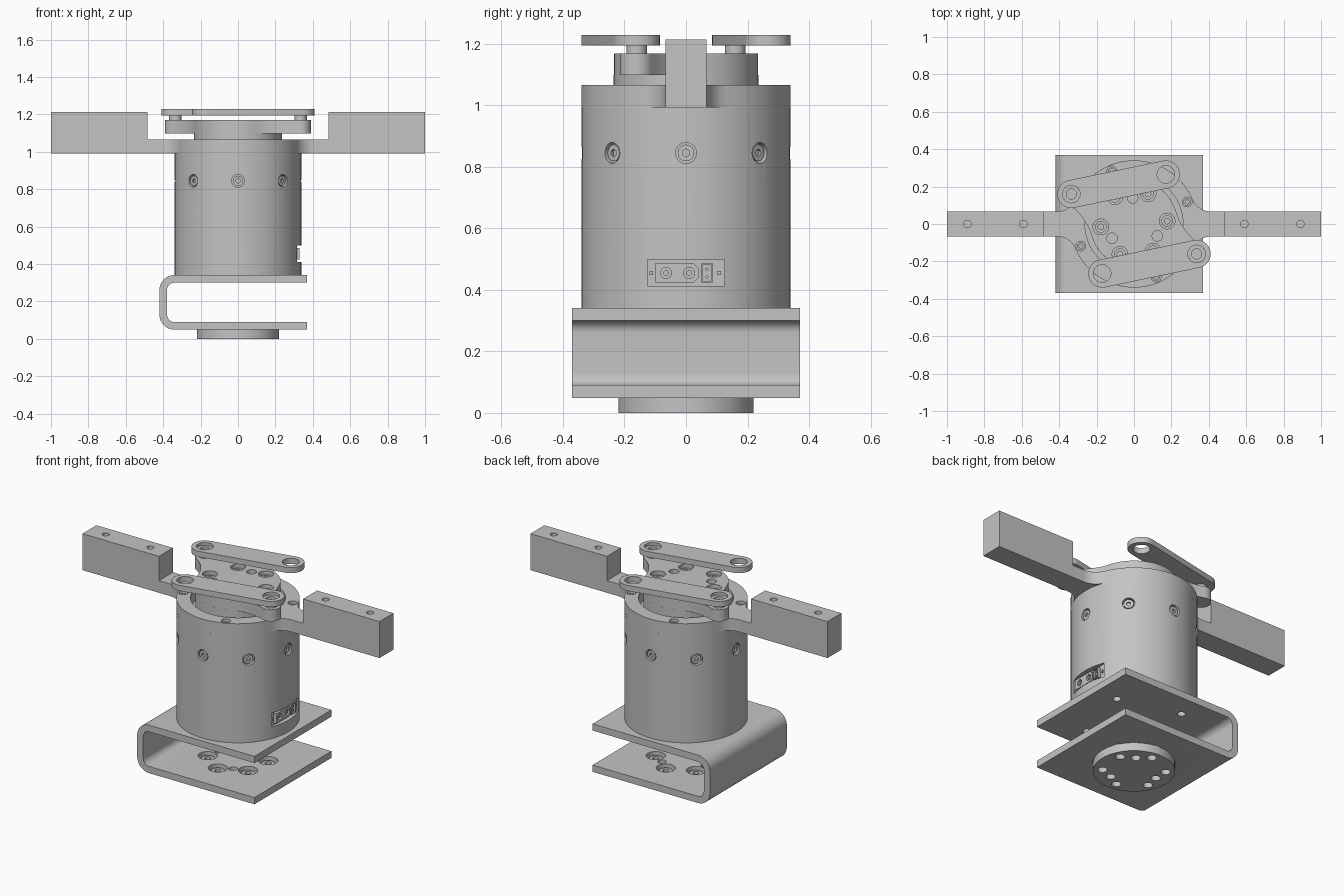
import bpy, bmesh
from math import radians, degrees, cos, sin, pi, sqrt, atan2
from mathutils import Matrix, Vector

cube = bpy.data.objects.get("Cube")
if cube:
    bpy.data.objects.remove(cube, do_unlink=True)

GREY = (0.55, 0.55, 0.55, 1)
metal = bpy.data.materials.new("grey metal")
metal.use_nodes = True
metal.diffuse_color = GREY
metal.node_tree.nodes["Principled BSDF"].inputs["Base Color"].default_value = GREY


def arc(cx, cy, r, a0, a1, n=8):
    steps = [radians(a0 + (a1 - a0) * i / n) for i in range(n + 1)]
    return [(cx + r * cos(a), cy + r * sin(a)) for a in steps]


def circle(x, y, r, n=24):
    return arc(x, y, r, 0, 360, n)


def ring_of(r, start, count):
    angles = [radians(start + 360 * i / count) for i in range(count)]
    return [(r * cos(a), r * sin(a)) for a in angles]


def add_prism(bm, outline, z0, z1, matrix=Matrix()):
    pts = [Vector(p) for p in outline]
    pts = [p for i, p in enumerate(pts) if (p - pts[i - 1]).length > 1e-5]
    low = [bm.verts.new(matrix @ Vector((p.x, p.y, z0))) for p in pts]
    top = [bm.verts.new(matrix @ Vector((p.x, p.y, z1))) for p in pts]
    bm.faces.new(low[::-1])
    bm.faces.new(top)
    for i in range(len(pts)):
        bm.faces.new((low[i - 1], low[i], top[i], top[i - 1]))


def build(name, parts):
    """Object from (outline, bottom, top[, matrix]) prisms."""
    bm = bmesh.new()
    for part in parts:
        add_prism(bm, *part)
    bmesh.ops.recalc_face_normals(bm, faces=bm.faces)
    mesh = bpy.data.meshes.new(name)
    bm.to_mesh(mesh)
    bm.free()
    mesh.materials.append(metal)
    obj = bpy.data.objects.new(name, mesh)
    bpy.context.collection.objects.link(obj)
    smooth(obj)
    return obj


def smooth(obj):
    obj.data.shade_smooth()
    obj.data.set_sharp_from_angle(angle=radians(32))


def cut(obj, parts):
    cutter = build("cutter", parts)
    cutter.hide_render = True
    mod = obj.modifiers.new("cut", 'BOOLEAN')
    mod.operation = 'DIFFERENCE'
    mod.solver = 'EXACT'
    mod.object = cutter
    bpy.context.view_layer.objects.active = obj
    bpy.ops.object.modifier_apply(modifier=mod.name)
    bpy.data.objects.remove(cutter, do_unlink=True)
    smooth(obj)


def holes(points, r, z0, z1, matrix=Matrix()):
    return [(circle(x, y, r, 20), z0, z1, matrix) for x, y in points]


def rect(x0, x1, y0, y1):
    return [(x0, y0), (x1, y0), (x1, y1), (x0, y1)]


# C-shaped mounting bracket: two plates and a bent wall, profile in x-z
profile = [(0.37, 0.049)]
profile += arc(-0.34, 0.129, 0.08, 270, 180) + arc(-0.34, 0.261, 0.08, 180, 90)
profile += [(0.37, 0.341), (0.37, 0.3)]
profile += arc(-0.34, 0.261, 0.039, 90, 180) + arc(-0.34, 0.129, 0.039, 180, 270)
profile += [(0.37, 0.09)]
swap = Matrix(((1, 0, 0, 0), (0, 0, 1, 0), (0, 1, 0, 0), (0, 0, 0, 1)))
bracket = build("bracket", [(profile, -0.37, 0.37, swap)])
flange_bolts = ring_of(0.17, 24, 6)
flange_dowels = ring_of(0.14, 54, 3)
cut(bracket, holes(flange_bolts, 0.054, 0.03, 0.12))
cut(bracket, holes(flange_dowels, 0.024, 0.03, 0.12))
cut(bracket, holes(ring_of(0.27, 30, 4), 0.022, 0.28, 0.36))

# Flange disc under the bracket, with its bolts
flange = build("flange", [(circle(0, 0, 0.22, 64), 0, 0.053)])
cut(flange, holes(flange_bolts + flange_dowels, 0.026, -0.01, 0.1))
bolt_heads = build("flange_bolt_heads", holes(flange_bolts, 0.036, 0.053, 0.075))
cut(bolt_heads, holes(flange_bolts, 0.018, 0.04, 0.1))

# Motor housing with radial screw pockets and a connector recess
housing = build("housing", [(circle(0, 0, 0.34, 80), 0.341, 0.992)])
outward = [Matrix.Rotation(k * pi / 4, 4, 'Z') @ Matrix.Translation((0, 0, 0.845))
           @ Matrix.Rotation(pi / 2, 4, 'Y') for k in range(8)]
cut(housing, [(circle(0, 0, 0.034), 0.315, 0.4, m) for m in outward])
cut(housing, [(rect(0.308, 0.4, -0.125, 0.125), 0.412, 0.498)])
screws = build("housing_screws", [(circle(0, 0, 0.027), 0.31, 0.333, m) for m in outward])
cut(screws, [(circle(0, 0, 0.013, 6), 0.322, 0.36, m) for m in outward])

# Connector: prism outlines in y-z, pushed out along x
face = Matrix(((0, 0, 1, 0), (1, 0, 0, 0), (0, 1, 0, 0), (0, 0, 0, 1)))
plug = [(-0.1, 0.424), (0.025, 0.424), (0.04, 0.439), (0.04, 0.47),
        (0.025, 0.485), (-0.1, 0.485)]
small_plug = rect(0.048, 0.088, 0.424, 0.485)
sockets = [(-0.065, 0.455), (0.01, 0.455)]
connector = build("connector", [(plug, 0.3, 0.328, face), (small_plug, 0.3, 0.328, face)])
cut(connector, holes(sockets, 0.018, 0.312, 0.35, face)
    + [(rect(0.053, 0.083, 0.429, 0.48), 0.316, 0.35, face)])
build("connector_pins", holes(sockets, 0.009, 0.31, 0.325, face)
      + holes([(0.068, 0.442), (0.068, 0.467)], 0.005, 0.31, 0.325, face)
      + [(rect(y - 0.006, y + 0.006, 0.448, 0.462), 0.3, 0.314, face)
         for y in (-0.113, 0.107)])

# Top ring with filleted arms, one quarter mirrored round
HALF, R, FX = 0.067, 0.34, 0.41
fil = (FX ** 2 + HALF ** 2 - R ** 2) / (2 * (R - HALF))
turn = degrees(atan2(HALF + fil, FX))
quarter = [(0.485, HALF)] + arc(FX, HALF + fil, fil, 270, 180 + turn)
quarter += arc(0, 0, R, turn, 90, 14)
half = quarter + [(-x, y) for x, y in quarter[::-1]]
ring = build("top_ring", [(half + [(-x, -y) for x, y in half], 0.992, 1.066)])
cut(ring, [(circle(0, 0, 0.262, 64), 0.98, 1.08)])
ring_bolts = ring_of(0.308, 22.5, 4)
cut(ring, holes(ring_bolts, 0.026, 1.03, 1.1))
ring_screws = build("ring_screws", holes(ring_bolts, 0.02, 1.02, 1.05))
cut(ring_screws, holes(ring_bolts, 0.01, 1.04, 1.1))

# Arm end blocks
for side, s in (("left", 1), ("right", -1)):
    block = build(side + "_arm_block",
                  [(rect(*sorted((s * 0.485, s)), -HALF, HALF), 0.992, 1.214)])
    cut(block, holes([(s * 0.59, 0), (s * 0.89, 0)], 0.02, 1.12, 1.25))

# Rotor with a two-lobed horn
LOBE = Vector((-0.335, 0.16))
d, lobe_r, hub_r, web = LOBE.length, 0.055, 0.235, 0.3
a = (d * d + (hub_r + web) ** 2 - (lobe_r + web) ** 2) / (2 * d)
h = sqrt((hub_r + web) ** 2 - a * a)
t_hub = degrees(atan2(h, a))
t_lobe = degrees(atan2(h, a - d))
lobe_half = arc(d, 0, lobe_r, -t_lobe, t_lobe, 14)
lobe_half += arc(a, h, web, t_lobe - 180, t_hub - 180)
lobe_half += arc(0, 0, hub_r, t_hub, 180 - t_hub, 14)
lobe_half += [(-x, y) for x, y in arc(a, h, web, t_hub - 180, t_lobe - 180)]
horn_outline = lobe_half + [(-x, -y) for x, y in lobe_half]
spin = Matrix.Rotation(atan2(LOBE.y, LOBE.x), 4, 'Z')
rotor_bolts = ring_of(0.178, 5, 6)
rotor_dowels = ring_of(0.14, 93, 3)
build("rotor_hub", [(circle(0, 0, hub_r, 64), 0.985, 1.098)])
horn = build("rotor_horn", [(horn_outline, 1.098, 1.169, spin)])
cut(horn, holes(rotor_bolts, 0.042, 1.125, 1.2))
cut(horn, holes(rotor_dowels, 0.028, 1.09, 1.2))
rotor_screws = build("rotor_screws", holes(rotor_bolts, 0.031, 1.12, 1.15))
cut(rotor_screws, holes(rotor_bolts, 0.015, 1.135, 1.2))

# Two link bars, each pinned to one horn lobe
for side, s in (("back", 1), ("front", -1)):
    p, q = s * LOBE, s * Vector((0.17, 0.265))
    tilt = degrees(atan2(q.y - p.y, q.x - p.x))
    outline = arc(p.x, p.y, 0.075, tilt + 90, tilt + 270, 16)
    outline += arc(q.x, q.y, 0.075, tilt - 90, tilt + 90, 16)
    link = build(side + "_link", [(outline, 1.195, 1.229)])
    cut(link, holes([p, q], 0.047, 1.18, 1.25))
    pin = build(side + "_link_pin", [(circle(*p, 0.033), 1.165, 1.195)])
    cap = build(side + "_link_pin_cap", [(circle(*p, 0.047), 1.195, 1.212)])
    cut(cap, [(circle(*p, 0.027), 1.19, 1.25)])
